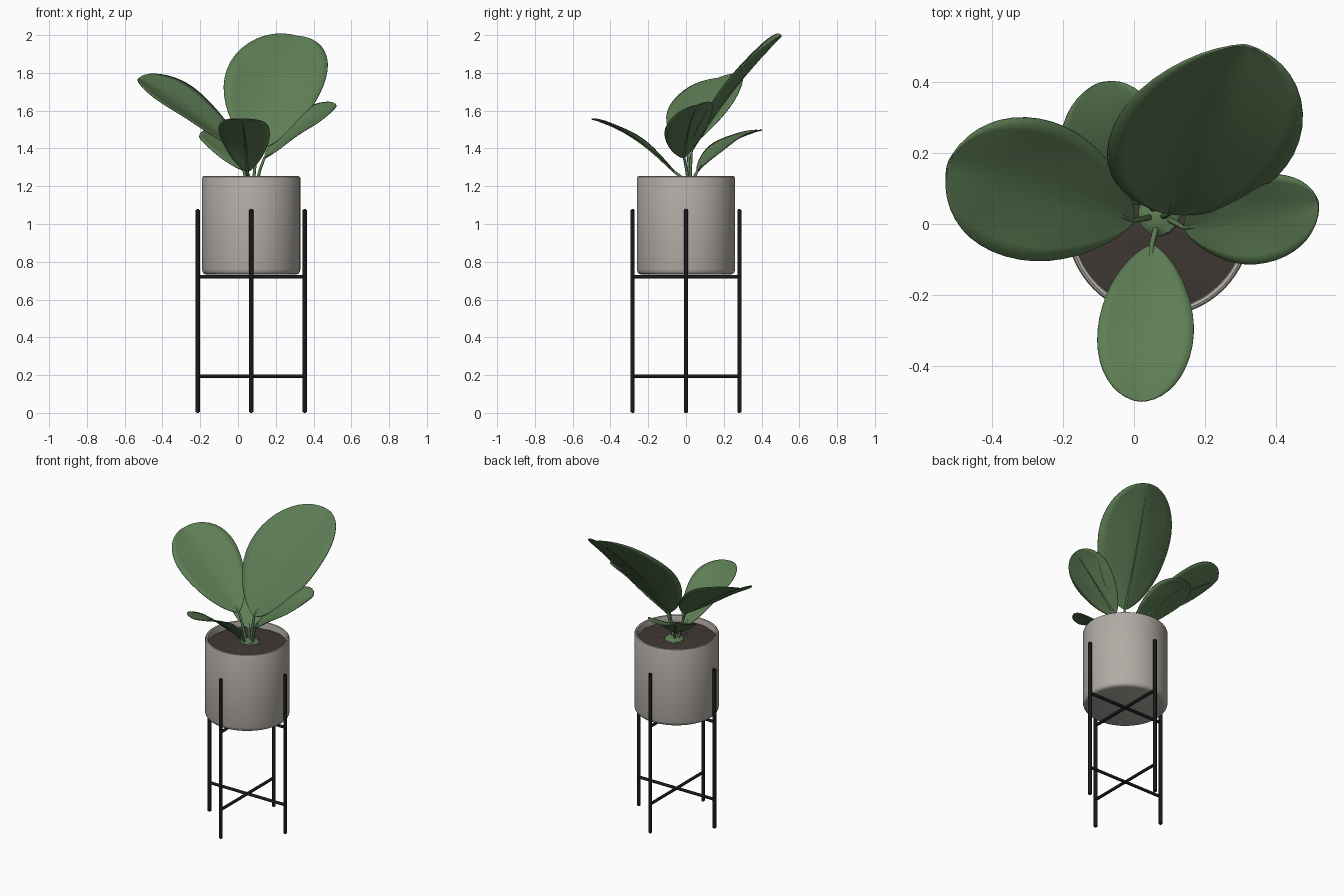
import bpy
import bmesh
import math
import random
from mathutils import Vector

random.seed(4)
cube = bpy.data.objects.get("Cube")
if cube:
    bpy.data.objects.remove(cube, do_unlink=True)

CX = 0.07  # pot and stand axis


def material(name, rgb, rough=0.6):
    m = bpy.data.materials.new(name)
    m.use_nodes = True
    m.diffuse_color = (*rgb, 1)
    node = m.node_tree.nodes["Principled BSDF"]
    node.inputs["Base Color"].default_value = (*rgb, 1)
    node.inputs["Roughness"].default_value = rough
    return m


LEAF = material("leaf green", (0.11, 0.205, 0.09))
POT = material("warm grey ceramic", (0.44, 0.41, 0.375))
SOIL = material("dark soil", (0.05, 0.04, 0.034))
METAL = material("black metal", (0.01, 0.01, 0.01))


def finish(name, bm, mat, angle=40):
    bmesh.ops.recalc_face_normals(bm, faces=bm.faces)
    mesh = bpy.data.meshes.new(name)
    bm.to_mesh(mesh)
    bm.free()
    mesh.materials.append(mat)
    ob = bpy.data.objects.new(name, mesh)
    bpy.context.collection.objects.link(ob)
    bpy.ops.object.select_all(action="DESELECT")
    ob.select_set(True)
    bpy.context.view_layer.objects.active = ob
    bpy.ops.object.shade_smooth_by_angle(angle=math.radians(angle))
    return ob


def lathe(name, profile, mat, centre, sides=64, jitter=0.0):
    """Revolve (radius, height) points; zero radius gives a pole."""
    bm = bmesh.new()
    rings = []
    for r, z in profile:
        count = sides if r > 0 else 1
        rings.append([bm.verts.new((
            centre[0] + r * math.cos(math.tau * i / sides),
            centre[1] + r * math.sin(math.tau * i / sides),
            z + random.uniform(-jitter, jitter))) for i in range(count)])
    for a, b in zip(rings, rings[1:]):
        for i in range(sides):
            j = (i + 1) % sides
            quad = [a[i % len(a)], a[j % len(a)], b[j % len(b)], b[i % len(b)]]
            bm.faces.new(list(dict.fromkeys(quad)))
    return finish(name, bm, mat)


def rod(name, start, end, radius):
    start, end = Vector(start), Vector(end)
    axis = end - start
    bm = bmesh.new()
    bmesh.ops.create_cone(bm, cap_ends=True, segments=16, radius1=radius,
                          radius2=radius, depth=axis.length)
    rims = [e for e in bm.edges if abs(e.verts[0].co.z - e.verts[1].co.z) < 1e-5]
    bmesh.ops.bevel(bm, geom=rims, offset=radius * 0.4, segments=2, affect="EDGES")
    ob = finish(name, bm, METAL)
    ob.rotation_mode = "QUATERNION"
    ob.rotation_quaternion = axis.to_track_quat("Z", "Y")
    ob.location = (start + end) / 2
    return ob


# Pot: one closed wall with rounded foot and rim
lathe("pot", [(0, 0.732), (0.235, 0.732), (0.249, 0.736), (0.257, 0.745),
              (0.26, 0.76), (0.26, 1.243), (0.257, 1.25), (0.251, 1.253),
              (0.243, 1.25), (0.24, 1.243), (0.24, 1.18)], POT, (CX, 0))

# Soil, slightly lumpy
lathe("soil", [(0.245, 1.21), (0.2, 1.213), (0.15, 1.215), (0.1, 1.217),
               (0.05, 1.22), (0, 1.22)], SOIL, (CX, 0), 32, 0.004)

# Crown where the stems meet
lathe("plant_crown", [(0.065, 1.212), (0.055, 1.226), (0.025, 1.235), (0, 1.237)],
      LEAF, (CX, 0.025), 12, 0.003)

# Stand: four legs and two levels of crossed bars
R = 0.283
for label, dx, dy in (("left", 1, 0), ("right", -1, 0), ("front", 0, -1), ("back", 0, 1)):
    x, y = CX + dx * R, dy * R
    rod(label + "_leg", (x, y, 0), (x, y, 1.08), 0.0115)
for label, z in (("lower", 0.195), ("upper", 0.72)):
    rod(label + "_side_bar", (CX - R, 0, z), (CX + R, 0, z), 0.0095)
    rod(label + "_depth_bar", (CX, -R, z), (CX, R, z), 0.0095)


def leaf(name, base, mid, tip, width, fold, root):
    """Blade along a curve through base, mid and tip, with a raised-edge fold."""
    base, mid, tip, width = map(Vector, (base, mid, tip, width))
    control = mid * 2 - (base + tip) / 2
    rows, cols = 22, 10
    p, q = 0.72, 0.52
    peak = p / (p + q)
    top = peak ** p * (1 - peak) ** q

    def spine(t):
        return base * (1 - t) ** 2 + control * 2 * t * (1 - t) + tip * t * t

    def normal(t):
        tangent = (control - base) * (1 - t) + (tip - control) * t
        n = tangent.cross(width).normalized()
        return n if n.z > 0 else -n

    bm = bmesh.new()
    grid = []
    for r in range(rows + 1):
        t = (1 - math.cos(math.pi * r / rows)) / 2
        t = min(max(t, 0.001), 0.9995)
        w = t ** p * (1 - t) ** q / top
        row = []
        for c in range(cols + 1):
            s = 2 * c / cols - 1
            lift = fold * w * abs(s) ** 1.3
            lift += 0.004 * w * math.sin(9 * t + 2 * s) * abs(s)
            row.append(bm.verts.new(spine(t) + width * (0.5 * s * w) + normal(t) * lift))
        grid.append(row)
    for a, b in zip(grid, grid[1:]):
        for c in range(cols):
            bm.faces.new((a[c], a[c + 1], b[c + 1], b[c]))
    blade = finish(name, bm, LEAF, 60)
    solid = blade.modifiers.new("thickness", "SOLIDIFY")
    solid.thickness = 0.005
    solid.offset = 0

    # Stem that runs on as a tapering rib under the blade
    root = Vector(root)
    bend = Vector((root.x, root.y, root.z)).lerp(base, 0.5) + Vector((0, 0, 0.015))
    path = [(root, 1.0), (bend, 0.9), (base, 0.75)]
    for i in range(1, 10):
        t = i / 10
        path.append((spine(t) - normal(t) * 0.003, 0.7 * (1 - t) + 0.1))
    curve = bpy.data.curves.new(name + "_stem", "CURVE")
    curve.dimensions = "3D"
    curve.bevel_depth = 0.009
    curve.bevel_resolution = 2
    curve.use_fill_caps = True
    line = curve.splines.new("POLY")
    line.points.add(len(path) - 1)
    for point, (co, radius) in zip(line.points, path):
        point.co = (*co, 1)
        point.radius = radius
    line.use_smooth = True
    curve.materials.append(LEAF)
    bpy.context.collection.objects.link(bpy.data.objects.new(name + "_stem", curve))


# Five leaves
leaf("tall_back_leaf", (0.10, 0.03, 1.39), (0.18, 0.24, 1.70), (0.315, 0.505, 1.995),
     (0.51, -0.07, -0.09), 0.05, (0.08, 0.02, 1.2))
leaf("right_leaf", (0.0, 0.01, 1.40), (-0.275, 0.10, 1.61), (-0.525, 0.17, 1.772),
     (0.13, 0.38, 0.10), 0.035, (0.05, 0.02, 1.2))
leaf("left_leaf", (0.14, -0.01, 1.35), (0.33, 0.015, 1.51), (0.52, 0.06, 1.63),
     (-0.05, 0.245, 0.08), 0.02, (0.095, 0.015, 1.2))
leaf("front_leaf", (0.05, -0.06, 1.275), (0.035, -0.28, 1.46), (0.015, -0.5, 1.555),
     (0.27, -0.02, 0), 0.012, (0.065, 0.0, 1.2))
leaf("back_leaf", (0.04, 0.06, 1.28), (-0.05, 0.21, 1.42), (-0.105, 0.395, 1.495),
     (0.27, 0.11, 0.01), 0.015, (0.06, 0.035, 1.2))
